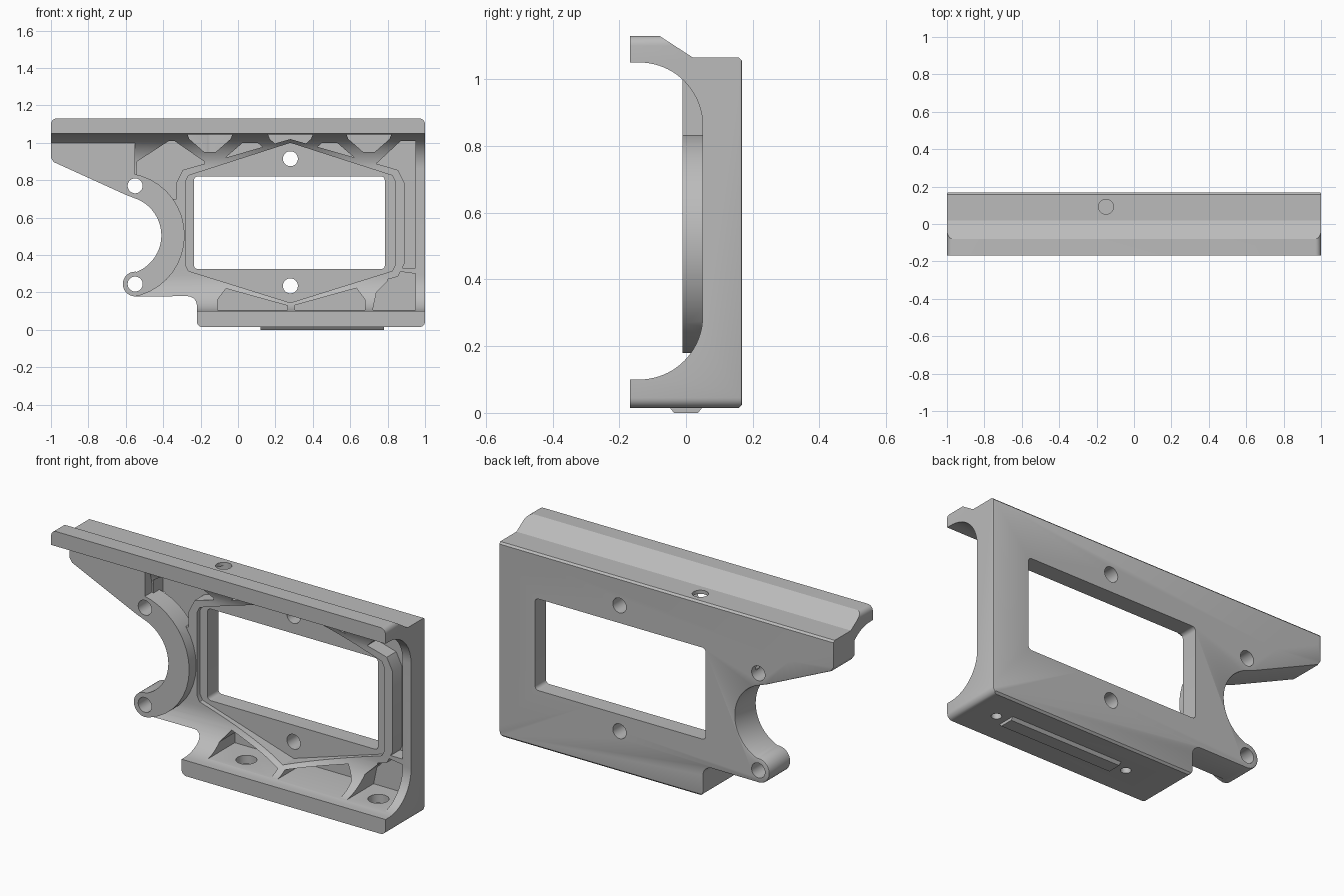
import bpy, bmesh
from math import sin, cos, radians, pi
from mathutils import Matrix

cube = bpy.data.objects.get("Cube")
if cube:
    bpy.data.objects.remove(cube, do_unlink=True)

grey = bpy.data.materials.new("machined grey")
grey.use_nodes = True
colour = (0.5, 0.5, 0.5, 1)
grey.diffuse_color = colour
grey.node_tree.nodes["Principled BSDF"].inputs["Base Color"].default_value = colour


def make(name, bm):
    bmesh.ops.recalc_face_normals(bm, faces=bm.faces)
    mesh = bpy.data.meshes.new(name)
    bm.to_mesh(mesh)
    bm.free()
    mesh.materials.append(grey)
    ob = bpy.data.objects.new(name, mesh)
    bpy.context.collection.objects.link(ob)
    return ob


def add_prism(bm, points, lo, hi, axis="y"):
    """Extrude a closed 2D outline along x or y."""
    def place(p, d):
        return (p[0], d, p[1]) if axis == "y" else (d, p[0], p[1])
    a = [bm.verts.new(place(p, lo)) for p in points]
    b = [bm.verts.new(place(p, hi)) for p in points]
    bm.faces.new(a)
    bm.faces.new(b[::-1])
    for i in range(len(a)):
        j = (i + 1) % len(a)
        bm.faces.new((a[i], b[i], b[j], a[j]))


def prism(name, outlines, lo, hi, axis="y"):
    bm = bmesh.new()
    for points in outlines:
        add_prism(bm, points, lo, hi, axis)
    return make(name, bm)


def drill(name, centre, radius, depth, axis):
    bm = bmesh.new()
    turn = Matrix.Rotation(pi / 2, 4, "X") if axis == "y" else Matrix()
    bmesh.ops.create_cone(bm, cap_ends=True, segments=40, radius1=radius, radius2=radius,
                          depth=depth, matrix=Matrix.Translation(centre) @ turn)
    return make(name, bm)


def arc(cx, cz, r, start, end, n=12):
    return [(cx + r * cos(radians(start + (end - start) * i / n)),
             cz + r * sin(radians(start + (end - start) * i / n))) for i in range(n + 1)]


def combine(target, tool, operation, keep=False):
    mod = target.modifiers.new("cut", "BOOLEAN")
    mod.operation, mod.solver, mod.object = operation, "EXACT", tool
    graph = bpy.context.evaluated_depsgraph_get()
    mesh = bpy.data.meshes.new_from_object(target.evaluated_get(graph))
    target.modifiers.clear()
    target.data = mesh
    if not keep:
        bpy.data.objects.remove(tool, do_unlink=True)


# channel section swept along the whole length
section = ([(-0.168, 1.13), (-0.08, 1.13), (0.02, 1.065), (0.158, 1.065), (0.168, 1.055),
            (0.168, 0.025), (0.158, 0.015), (-0.168, 0.015), (-0.168, 0.1)]
           + arc(-0.14, 0.29, 0.19, -90, 0, 20) + arc(-0.14, 0.86, 0.19, 0, 90, 20)
           + [(-0.168, 1.05)])
body = prism("bracket_body", [section], -1.1, 1.1, "x")

# raised ring and arm on the left end
ring = drill("ring_boss", (-0.62, 0.045, 0.505), 0.335, 0.11, "y")
ring.data.transform(Matrix())
arm = prism("arm_boss", [[(-1.2, 0.72), (-0.55, 0.72), (-0.55, 1.06), (-1.2, 1.06)]], -0.01, 0.09)
combine(body, ring, "UNION", keep=True)
combine(body, arm, "UNION")

# front silhouette
outline = (arc(0.97, 0.045, 0.03, -90, 0, 6) + arc(0.97, 1.1, 0.03, 0, 90, 6)
           + arc(-0.97, 1.1, 0.03, 90, 180, 6)
           + [(-1, 0.92), (-0.985, 0.897), (-0.6, 0.722)]
           + arc(-0.62, 0.505, 0.21, 72, -68, 36)
           + arc(-0.55, 0.245, 0.066, 90, 270, 18)
           + arc(-0.27, 0.13, 0.05, 90, 0, 8) + arc(-0.19, 0.045, 0.03, 180, 270, 6))
silhouette = prism("silhouette", [outline], -0.4, 0.168)
bevel = silhouette.modifiers.new("back_edge", "BEVEL")
bevel.width, bevel.segments, bevel.limit_method = 0.006, 2, "ANGLE"
bevel.angle_limit = radians(60)
combine(body, silhouette, "INTERSECT")

# lightening pockets, leaving truss ribs
pockets = [
    [(-0.54, 0.78), (-0.54, 0.9), (-0.37, 1.01), (-0.34, 1.01), (-0.18, 0.9), (-0.18, 0.7), (-0.4, 0.7)],
    [(0.73, 0.88), (0.87, 1.01), (0.95, 1.01), (0.95, 0.33), (0.85, 0.33), (0.85, 0.8)],
    [(0.72, 0.105), (0.74, 0.2), (0.8, 0.26), (0.8, 0.32), (0.95, 0.3), (0.95, 0.105)],
]
for c in (-0.15, 0.28, 0.7):
    pockets.append([(c - 0.12, 1.045), (c + 0.12, 1.045), (c + 0.11, 1.02),
                    (c + 0.03, 0.95), (c - 0.03, 0.95), (c - 0.11, 1.02)])
for c in (0.065, 0.49):
    pockets.append([(c - 0.18, 0.88), (c - 0.04, 1.0), (c + 0.04, 1.0), (c + 0.18, 0.88)])
for s in (-1, 1):
    pockets.append([(0.285 + s * dx, z) for dx, z in
                    ((0.02, 0.105), (0.395, 0.105), (0.395, 0.16), (0.35, 0.22), (0.33, 0.28), (0.02, 0.28))])
pocket_cut = prism("pocket_cut", pockets, -0.3, 0.13)


# window rim, mirrored about its middle
def rim(half, low, high, corner, bottom, top):
    cx = 0.28
    right = [(cx, bottom), (cx + half - corner, low - corner), (cx + half, low + corner),
             (cx + half, high - corner), (cx + half - corner, high + corner), (cx, top)]
    return right + [(2 * cx - x, z) for x, z in right[-2:0:-1]]


rim_keep = prism("rim_keep", [rim(0.61, 0.32, 0.82, 0.035, 0.125, 1.02)], -0.5, 0.5)
combine(pocket_cut, rim_keep, "DIFFERENCE")
combine(pocket_cut, ring, "DIFFERENCE")
combine(body, pocket_cut, "DIFFERENCE")

# recess inside the rim, then the window opening
recess = prism("recess", [rim(0.56, 0.33, 0.81, 0.015, 0.145, 1.0)], -0.12, 0.075)
combine(body, recess, "DIFFERENCE")
window = (arc(0.765, 0.345, 0.02, -90, 0, 5) + arc(0.765, 0.8, 0.02, 0, 90, 5)
          + arc(-0.215, 0.8, 0.02, 90, 180, 5) + arc(-0.215, 0.345, 0.02, 180, 270, 5))
combine(body, prism("window", [window], -0.5, 0.5), "DIFFERENCE")

# bolt holes: through the web, the top and the bottom flange
for x, z in ((-0.55, 0.77), (-0.55, 0.245), (0.28, 0.915), (0.28, 0.235)):
    combine(body, drill("hole", (x, 0, z), 0.04, 1, "y"), "DIFFERENCE")
combine(body, drill("hole", (-0.15, 0.092, 1.05), 0.04, 0.2, "z"), "DIFFERENCE")
for x in (0.05, 0.84):
    combine(body, drill("hole", (x, 0, 0.05), 0.025, 0.2, "z"), "DIFFERENCE")
    combine(body, drill("counterbore", (x, 0, 0.1), 0.052, 0.08, "z"), "DIFFERENCE")

# raised locating strip underneath
strip = prism("locating_strip", [[(-0.036, 0), (0.036, 0), (0.048, 0.015), (0.048, 0.03),
                                  (-0.048, 0.03), (-0.048, 0.015)]], 0.12, 0.78, "x")

bpy.ops.object.select_all(action="DESELECT")
body.select_set(True)
bpy.context.view_layer.objects.active = body
bpy.ops.object.shade_smooth_by_angle(angle=radians(28))
